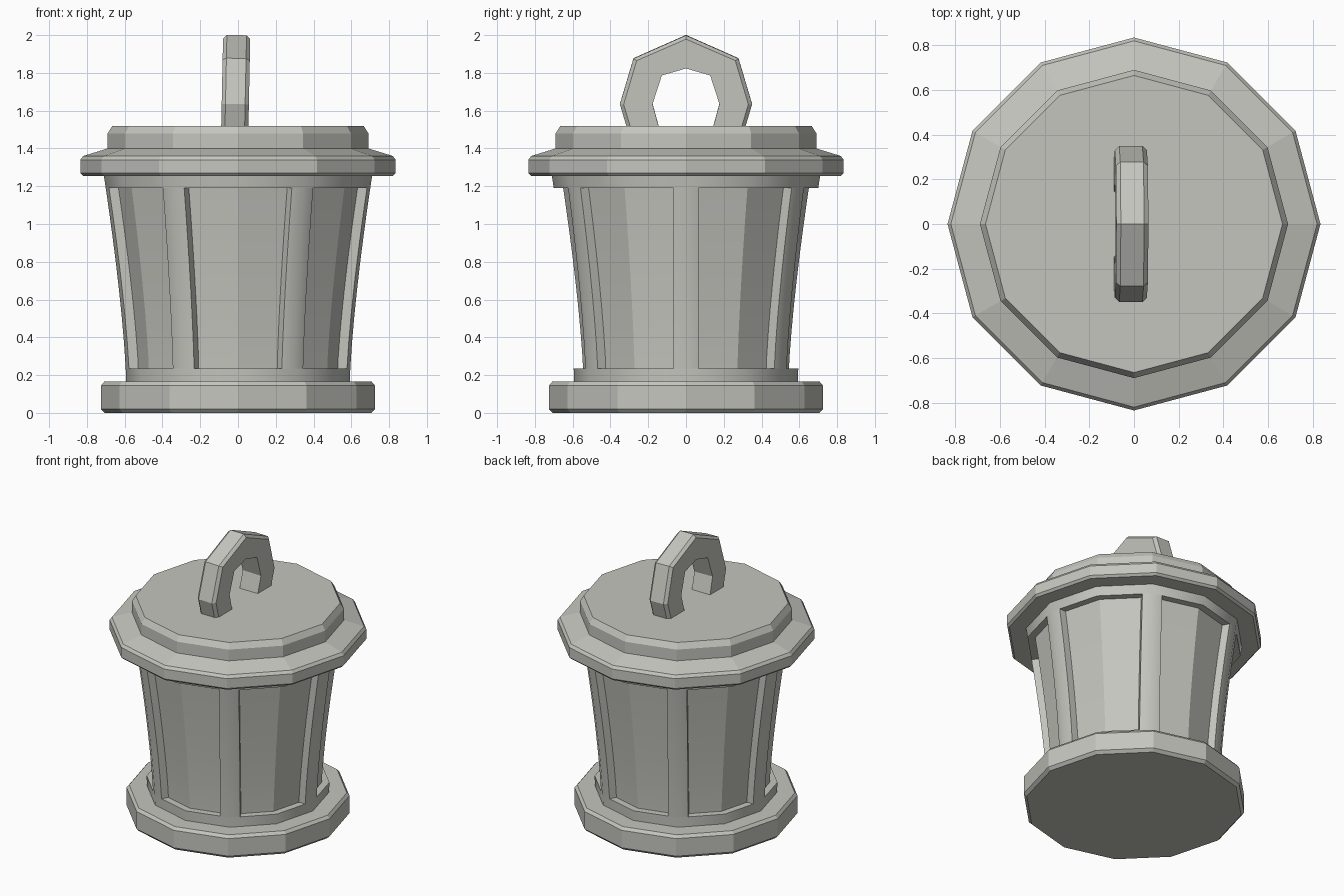
import bpy, bmesh, math
from mathutils import Matrix, Vector

cube = bpy.data.objects.get("Cube")
if cube:
    bpy.data.objects.remove(cube, do_unlink=True)

SIDES = 12
RECESS = 0.05

stone = bpy.data.materials.new("warm_grey_metal")
stone.use_nodes = True
stone.diffuse_color = (0.56, 0.56, 0.52, 1)
stone.node_tree.nodes["Principled BSDF"].inputs["Base Color"].default_value = stone.diffuse_color


def finish(bm, name, angle=None):
    """Turn a bmesh into a named object, optionally smoothed by angle."""
    bmesh.ops.recalc_face_normals(bm, faces=bm.faces)
    mesh = bpy.data.meshes.new(name)
    bm.to_mesh(mesh)
    bm.free()
    mesh.materials.append(stone)
    ob = bpy.data.objects.new(name, mesh)
    bpy.context.collection.objects.link(ob)
    if angle:
        bpy.ops.object.select_all(action='DESELECT')
        ob.select_set(True)
        bpy.context.view_layer.objects.active = ob
        bpy.ops.object.shade_smooth_by_angle(angle=math.radians(angle))
    return ob


def loft(bm, rings):
    """Skin a stack of equal closed loops and cap both ends."""
    loops = [[bm.verts.new(p) for p in ring] for ring in rings]
    for a, b in zip(loops, loops[1:]):
        n = len(a)
        for i in range(n):
            j = (i + 1) % n
            bm.faces.new((a[i], a[j], b[j], b[i]))
    bm.faces.new(loops[0][::-1])
    bm.faces.new(loops[-1])


def circle(r, z):
    return [(r * math.cos(math.tau * i / SIDES), r * math.sin(math.tau * i / SIDES), z)
            for i in range(SIDES)]


def turned(name, profile, angle=None):
    bm = bmesh.new()
    loft(bm, [circle(r, z) for r, z in profile])
    return finish(bm, name, angle)


def body_radius(z):
    """Flared outline of the body."""
    t = max(0, (z - 0.165) / 1.09)
    return 0.592 + 0.118 * t ** 1.4


def levels(low, high, steps):
    return [low + (high - low) * i / steps for i in range(steps + 1)]


# Base and lid
turned("base", [(0.705, 0), (0.725, 0.02), (0.725, 0.145), (0.708, 0.165)])
turned("lid", [(0.82, 1.255), (0.835, 1.27), (0.835, 1.34), (0.82, 1.36),
               (0.69, 1.40), (0.69, 1.48), (0.665, 1.52)])

# Recessed panels, one faceted core
turned("recessed_panels", [(body_radius(z) - RECESS, z) for z in levels(0.15, 1.26, 8)], 20)

# Frame bands above and below the panels
turned("lower_band", [(body_radius(z), z) for z in (0.15, 0.235)], 35)
turned("upper_band", [(body_radius(z), z) for z in (1.19, 1.26)], 35)

# Six pillars between the panels
bm = bmesh.new()
half = 0.065
drop = half * math.tan(math.radians(15))
for k in range(6):
    turn = Matrix.Rotation(math.tau * k / 6, 3, 'Z')
    rings = []
    for z in levels(0.235, 1.19, 7):
        r = body_radius(z)
        section = [(r - drop - 0.08, -half), (r - drop, -half), (r, 0),
                   (r - drop, half), (r - drop - 0.08, half)]
        rings.append([turn @ Vector((x, y, z)) for x, y in section])
    loft(bm, rings)
finish(bm, "pillars", 35)

# Lifting handle: faceted arch with chamfered outer edges
outer = [(0.31, 1.50), (0.35, 1.635), (0.278, 1.877), (0, 2.0)]
inner = [(0.14, 1.50), (0.177, 1.637), (0.128, 1.788), (0, 1.825)]


def mirrored(points):
    return points + [(-y, z) for y, z in points[-2::-1]]


bm = bmesh.new()
w, chamfer = 0.072, 0.02
rings = []
for (oy, oz), (iy, iz) in zip(mirrored(outer), mirrored(inner)):
    o, i = Vector((oy, oz)), Vector((iy, iz))
    s = o + (i - o).normalized() * chamfer
    rings.append([(-w, *i), (-w, *s), (chamfer - w, *o),
                  (w - chamfer, *o), (w, *s), (w, *i)])
loft(bm, rings)
bmesh.ops.rotate(bm, verts=bm.verts, cent=(0, 0, 1.75),
                 matrix=Matrix.Rotation(math.radians(1.2), 3, 'Y'))
bmesh.ops.translate(bm, verts=bm.verts, vec=(-0.012, 0, 0))
finish(bm, "handle")
